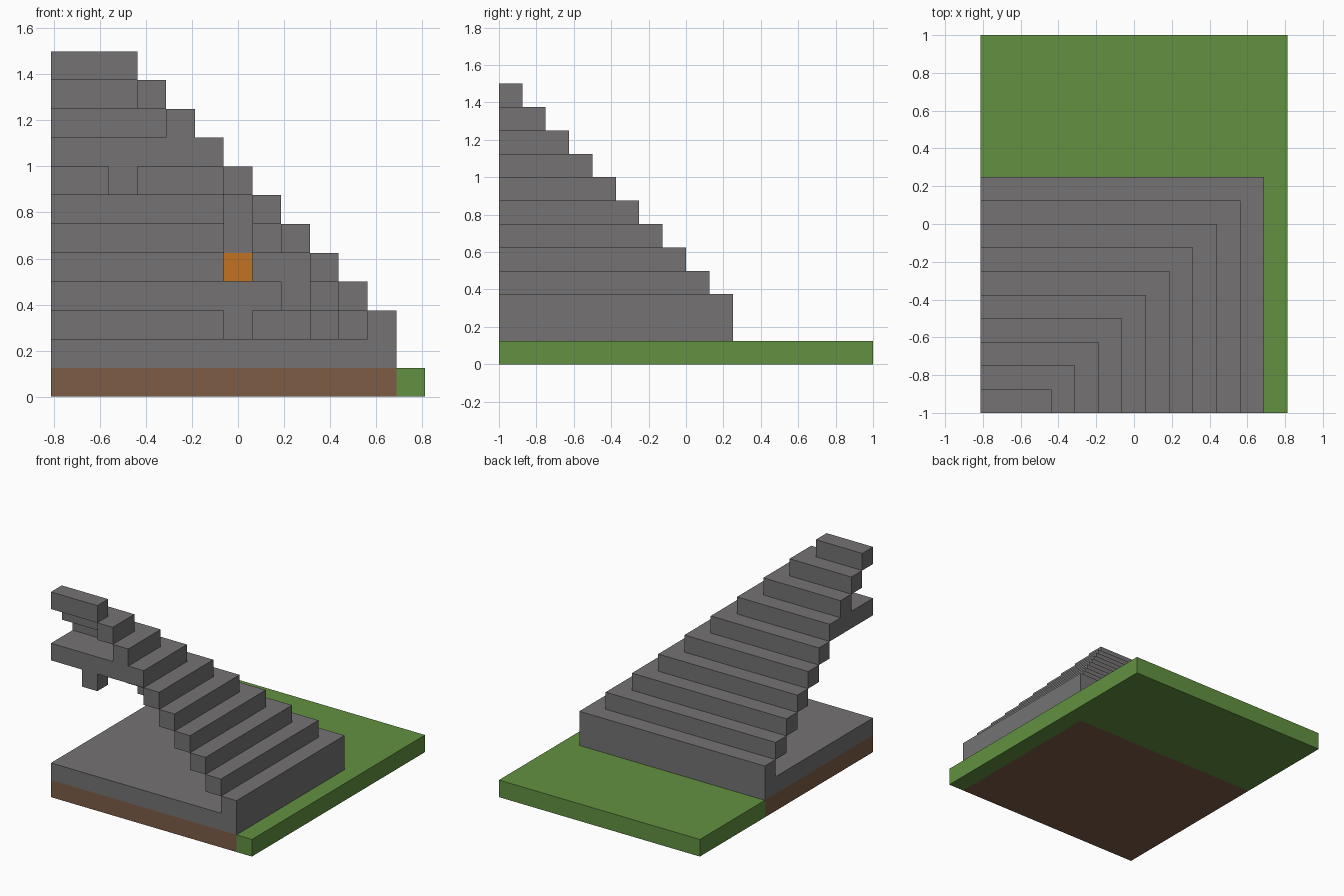
import bpy
import bmesh

cube = bpy.data.objects.get("Cube")
if cube:
    bpy.data.objects.remove(cube, do_unlink=True)

U = 0.125                      # one block
NX, NY = 13, 16                # plot size in blocks


def material(name, rgb):
    m = bpy.data.materials.new(name)
    m.use_nodes = True
    color = (*rgb, 1)
    m.diffuse_color = color
    m.node_tree.nodes["Principled BSDF"].inputs["Base Color"].default_value = color
    return m


stone = material("stone grey", (0.178, 0.171, 0.174))
grass = material("grass green", (0.122, 0.283, 0.053))
dirt = material("dirt brown", (0.205, 0.107, 0.061))
glow = material("lamp orange", (0.546, 0.171, 0.015))


def prism(name, outline, k0, k1, mat):
    """Extrude a plan outline, in block units, from level k0 to k1."""
    bm = bmesh.new()
    face = bm.faces.new([bm.verts.new(((i - NX / 2) * U, (j - NY / 2) * U, k0 * U))
                         for i, j in outline])
    up = bmesh.ops.extrude_face_region(bm, geom=[face])["geom"]
    bmesh.ops.translate(bm, vec=(0, 0, (k1 - k0) * U),
                        verts=[v for v in up if isinstance(v, bmesh.types.BMVert)])
    bmesh.ops.recalc_face_normals(bm, faces=bm.faces)
    mesh = bpy.data.meshes.new(name)
    bm.to_mesh(mesh)
    bm.free()
    mesh.materials.append(mat)
    obj = bpy.data.objects.new(name, mesh)
    bpy.context.collection.objects.link(obj)
    return obj


def box(name, i0, i1, j0, j1, k0, k1, mat):
    return prism(name, [(i0, j0), (i1, j0), (i1, j1), (i0, j1)], k0, k1, mat)


def block(name, i, j, k0, k1, mat=stone):
    return box(name, i, i + 1, j, j + 1, k0, k1, mat)


def corner(name, i, j, i_out, j_out, k0, k1, mat):
    """L-shaped course that wraps the two outer sides of a rectangle."""
    return prism(name, [(i, 0), (i_out, 0), (i_out, j_out), (0, j_out), (0, j), (i, j)],
                 k0, k1, mat)


# Ground and floor
box("dirt_bed", 0, 12, 0, 10, 0, 1, dirt)
corner("grass_border", 12, 10, NX, NY, 0, 1, grass)
box("stone_floor", 0, 12, 0, 10, 1, 2, stone)

# Hollow stepped shell, one course per level, with a ceiling slab partway up
for k in range(2, 11):
    i, j = 13 - k, 11 - k
    if k == 8:
        box("ceiling_slab", 0, i + 1, 0, j + 1, k, k + 1, stone)
    else:
        corner(f"step_course_{k}", i, j, i + 1, j + 1, k, k + 1, stone)
box("top_course", 0, 3, 0, 1, 11, 12, stone)

# Interior: ceiling hook, hanging lamp, corner column and wall supports
block("ceiling_hook", 2, 0, 7, 8)
block("lamp_hanger", 6, 4, 5, 7)
block("lamp", 6, 4, 4, 5, glow)
block("corner_column", 9, 7, 2, 4)
block("column_bracket_back", 8, 7, 3, 4)
block("column_bracket_side", 9, 6, 3, 4)
block("wall_support_back", 6, 8, 2, 3)
block("wall_support_side", 10, 4, 2, 3)
